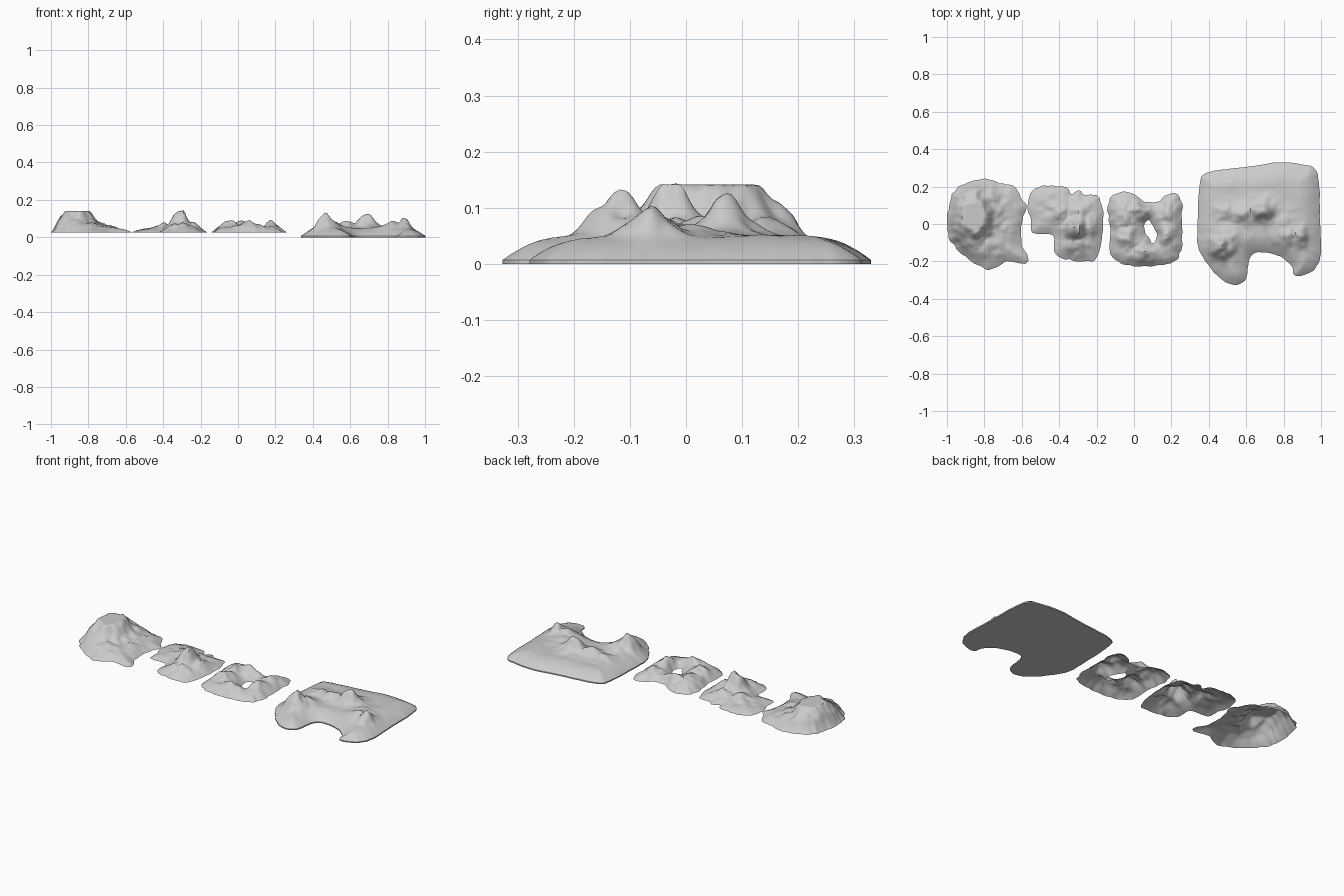
import bpy, bmesh, math
from mathutils import Vector, noise

if "Cube" in bpy.data.objects:
    bpy.data.objects.remove(bpy.data.objects["Cube"])


def smooth_loop(pts, jag, n=5):
    """Closed Catmull-Rom loop with a little coastal jaggedness."""
    out = []
    for i in range(len(pts)):
        a, b, c, d = (Vector(pts[(i + k) % len(pts)]) for k in (-1, 0, 1, 2))
        for j in range(n):
            t = j / n
            p = 0.5 * (2*b + (c-a)*t + (2*a-5*b+4*c-d)*t*t + (3*b-a-3*c+d)*t**3)
            q = Vector((p.x * 30, p.y * 30, 3))
            out.append(p + jag * Vector((noise.noise(q), noise.noise(q + Vector((9, 4, 1))))))
    return out


def nearest(loops, x, y):
    """Signed distance (positive on land) and nearest shore point."""
    best, bx, by, inside = 1e9, 0, 0, False
    for loop in loops:
        ax, ay = loop[-1]
        for p in loop:
            cx, cy = p
            dx, dy = cx - ax, cy - ay
            t = max(0, min(1, ((x-ax)*dx + (y-ay)*dy) / (dx*dx + dy*dy + 1e-12)))
            qx, qy = ax + t*dx, ay + t*dy
            e = (x-qx)**2 + (y-qy)**2
            if e < best:
                best, bx, by = e, qx, qy
            if (ay > y) != (cy > y) and x < ax + (y-ay) * dx / dy:
                inside = not inside
            ax, ay = cx, cy
    d = math.sqrt(best)
    return (d if inside else -d), bx, by


def island(name, outline, base, shelf, width, peaks, rough, freq, cap, hole=None,
           solid=False, step=0.008, jag=0.01):
    """peaks: (x, y, top z, x radius, y radius)"""
    loops = [smooth_loop(outline, jag)] + ([smooth_loop(hole, jag)] if hole else [])
    x0, x1 = min(p.x for p in loops[0]), max(p.x for p in loops[0])
    y0, y1 = min(p.y for p in loops[0]), max(p.y for p in loops[0])
    nx, ny = int((x1-x0)/step) + 2, int((y1-y0)/step) + 2
    bm = bmesh.new()
    grid, info = {}, {}
    for i in range(nx):
        for j in range(ny):
            x, y = x0 + i*step, y0 + j*step
            r = nearest(loops, x, y)
            if r[0] > -step:
                v = bm.verts.new((x, y, base))
                grid[i, j] = v
                info[v] = r
    for i in range(nx):
        for j in range(ny):
            q = [grid.get(k) for k in ((i, j), (i+1, j), (i+1, j+1), (i, j+1))]
            if all(q) and sum(info[v][0] for v in q) > 0:
                bm.faces.new(q)
    bmesh.ops.delete(bm, geom=[v for v in bm.verts if not v.link_faces], context='VERTS')
    # Sculpt the heights, snapping the rim to the shore
    for v in bm.verts:
        d, bx, by = info[v]
        if v.is_boundary:
            v.co.x, v.co.y = bx, by
            continue
        d = max(d, 0)
        x, y = v.co.x, v.co.y
        t = min(1, d / width)
        n = noise.fractal(Vector((x*freq, y*freq, 1.7)), 0.8, 2.0, 4)
        z = base + shelf * (1 - (1-t)**2)
        wx = x + 0.018 * noise.noise(Vector((x*22, y*22, 5)))
        wy = y + 0.018 * noise.noise(Vector((x*22, y*22, 11)))
        lift = 0
        for px, py, h, rx, ry in peaks:
            r = math.hypot((wx-px)/rx, (wy-py)/ry)
            lift = max(lift, (h - base - shelf) * math.exp(-r**1.7))
        z += lift * min(1, d / (0.5*width)) + rough * n * t * (1 + lift*15)
        v.co.z = max(base, min(cap, z))
    # Closed flat underside
    if solid:
        rim = [e for e in bm.edges if e.is_boundary]
        new = bmesh.ops.extrude_edge_only(bm, edges=rim)['geom']
        for v in new:
            if isinstance(v, bmesh.types.BMVert):
                v.co.z = 0
        bmesh.ops.holes_fill(bm, edges=[e for e in bm.edges if e.is_boundary], sides=0)
        bmesh.ops.recalc_face_normals(bm, faces=bm.faces)
    me = bpy.data.meshes.new(name)
    bm.to_mesh(me)
    bm.free()
    ob = bpy.data.objects.new(name, me)
    bpy.context.collection.objects.link(ob)
    bpy.ops.object.select_all(action='DESELECT')
    ob.select_set(True)
    bpy.context.view_layer.objects.active = ob
    bpy.ops.object.shade_smooth_by_angle(angle=math.radians(45))


# Flat-topped island on the left
island("mesa_island",
       [(-1, 0), (-.99, .1), (-.96, .18), (-.9, .22), (-.8, .24), (-.72, .22), (-.64, .2),
        (-.6, .13), (-.575, .08), (-.6, 0), (-.605, -.09), (-.57, -.17), (-.58, -.21),
        (-.68, -.2), (-.74, -.235), (-.79, -.24), (-.87, -.2), (-.95, -.13), (-.99, -.07)],
       .025, .022, .08,
       [(-.865, .045, .19, .1, .13), (-.76, .06, .085, .07, .09), (-.8, -.1, .08, .09, .07),
        (-.69, -.03, .065, .07, .06)], .006, 14, .141)

# Pointed island with a notch at front left
island("peak_island",
       [(-.57, .09), (-.54, .18), (-.46, .205), (-.36, .195), (-.335, .16), (-.29, .18),
        (-.265, .15), (-.19, .15), (-.165, .06), (-.17, -.06), (-.2, -.18), (-.27, -.2),
        (-.39, -.18), (-.43, -.13), (-.43, -.06), (-.54, -.05), (-.55, .02)],
       .025, .018, .07,
       [(-.305, -.025, .145, .055, .055), (-.4, .06, .078, .05, .05),
        (-.24, -.02, .085, .05, .06), (-.3, -.1, .08, .06, .05), (-.3, .06, .07, .06, .05)],
       .006, 16, .143)

# Ring island around an open lagoon
island("ring_island",
       [(-.14, .1), (-.1, .16), (-.02, .17), (.06, .12), (.13, .12), (.19, .165), (.25, .13),
        (.255, .02), (.25, -.14), (.2, -.21), (.06, -.225), (-.07, -.21), (-.13, -.14),
        (-.125, -.04)],
       .025, .025, .06,
       [(-.05, .03, .092, .05, .06), (-.04, -.07, .092, .05, .06), (.02, .07, .09, .06, .04),
        (.06, -.15, .09, .06, .04), (.17, -.06, .09, .04, .06), (.18, .05, .075, .04, .05)],
       .006, 16, .093,
       hole=[(.055, -.01), (.075, .02), (.1, -.01), (.12, -.06), (.1, -.105), (.07, -.06)])

# Large solid island with a front bay
island("bay_island",
       [(.34, 0), (.35, .21), (.38, .27), (.47, .29), (.6, .305), (.7, .32), (.78, .33),
        (.9, .32), (.97, .29), (.99, .2), (.995, 0), (1, -.14), (.98, -.22), (.93, -.265),
        (.86, -.275), (.84, -.22), (.78, -.175), (.7, -.15), (.63, -.165), (.61, -.23),
        (.595, -.3), (.53, -.325), (.46, -.29), (.41, -.235), (.345, -.13)],
       .007, .042, .11,
       [(.47, -.12, .138, .05, .05), (.5, -.07, .085, .06, .05), (.69, .07, .125, .06, .045),
        (.58, .06, .085, .07, .045), (.5, .07, .075, .05, .04), (.83, -.06, .09, .06, .05),
        (.885, -.065, .106, .035, .045), (.8, .0, .07, .05, .07)],
       .0035, 10, .135, solid=True, jag=.005)
